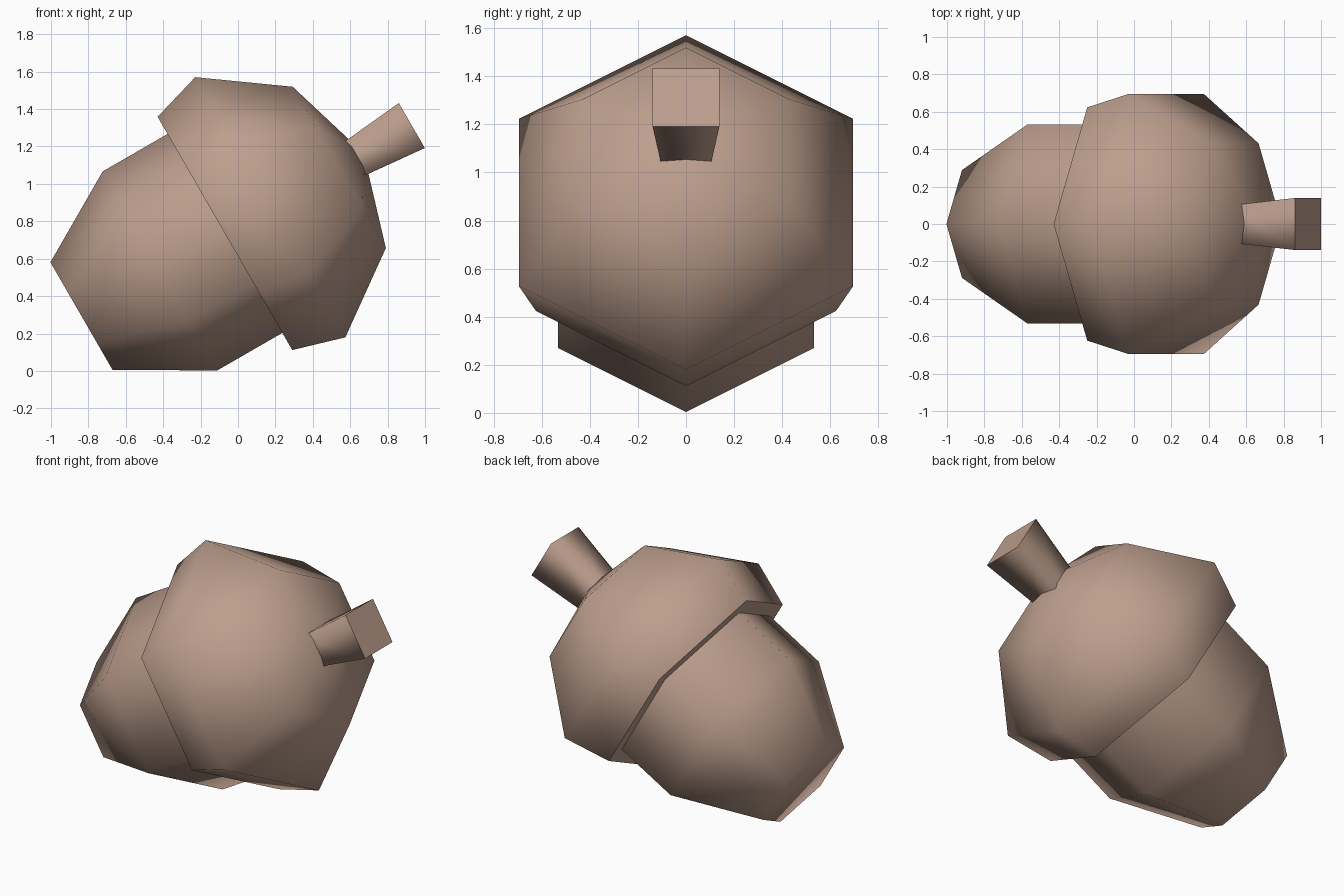
import bpy, bmesh
from math import radians, cos, sin, tau, sqrt

cube = bpy.data.objects.get("Cube")
if cube:
    bpy.data.objects.remove(cube, do_unlink=True)

brown = bpy.data.materials.new("acorn brown")
colour = (0.51, 0.345, 0.268, 1.0)
brown.diffuse_color = colour
brown.use_nodes = True
brown.node_tree.nodes["Principled BSDF"].inputs["Base Color"].default_value = colour


def lathe(name, profile, sides, turn=0.0, flat_start=False, flat_end=False):
    """Low-poly solid of revolution from (radius, height) rings, laid along the tilted axis."""
    bm = bmesh.new()
    rings = []
    for r, h in profile:
        count = sides if r > 0 else 1
        rings.append([bm.verts.new((r * cos(turn + tau * i / sides),
                                    r * sin(turn + tau * i / sides), h))
                      for i in range(count)])
    for low, high in zip(rings, rings[1:]):
        for i in range(sides):
            j = (i + 1) % sides
            if len(high) == 1:
                bm.faces.new((low[i], low[j], high[0]))
            else:
                bm.faces.new((low[i], low[j], high[j], high[i]))
    for face in bm.faces:
        face.smooth = True
    # End discs: flat ones keep a crisp rim
    bm.faces.new(rings[0][::-1]).smooth = not flat_start
    if len(rings[-1]) > 1:
        bm.faces.new(rings[-1]).smooth = not flat_end
    bm.normal_update()
    mesh = bpy.data.meshes.new(name)
    bm.to_mesh(mesh)
    bm.free()
    mesh.materials.append(brown)
    obj = bpy.data.objects.new(name, mesh)
    bpy.context.collection.objects.link(obj)
    # The origin is the centre of the cap rim; the acorn leans onto its side
    obj.location = (-0.07, 0, 0.735)
    obj.rotation_euler = (0, radians(60), 0)
    return obj


# Nut body, blunt at the tip
lathe("nut", [(0.333, -0.885), (0.614, -0.4), (0.614, 0.1)], 6, flat_end=True)

# Cap with a flat underside, swelling and then closing to a point
lathe("cap", [(0.72, 0), (0.803, 0.28), (0.498, 0.706), (0, 0.857)], 6, flat_start=True)

# Square stem, flaring outwards
lathe("stem", [(0.098 * sqrt(2), 0.72), (0.139 * sqrt(2), 1.154)], 4,
      turn=radians(45), flat_start=True, flat_end=True)
